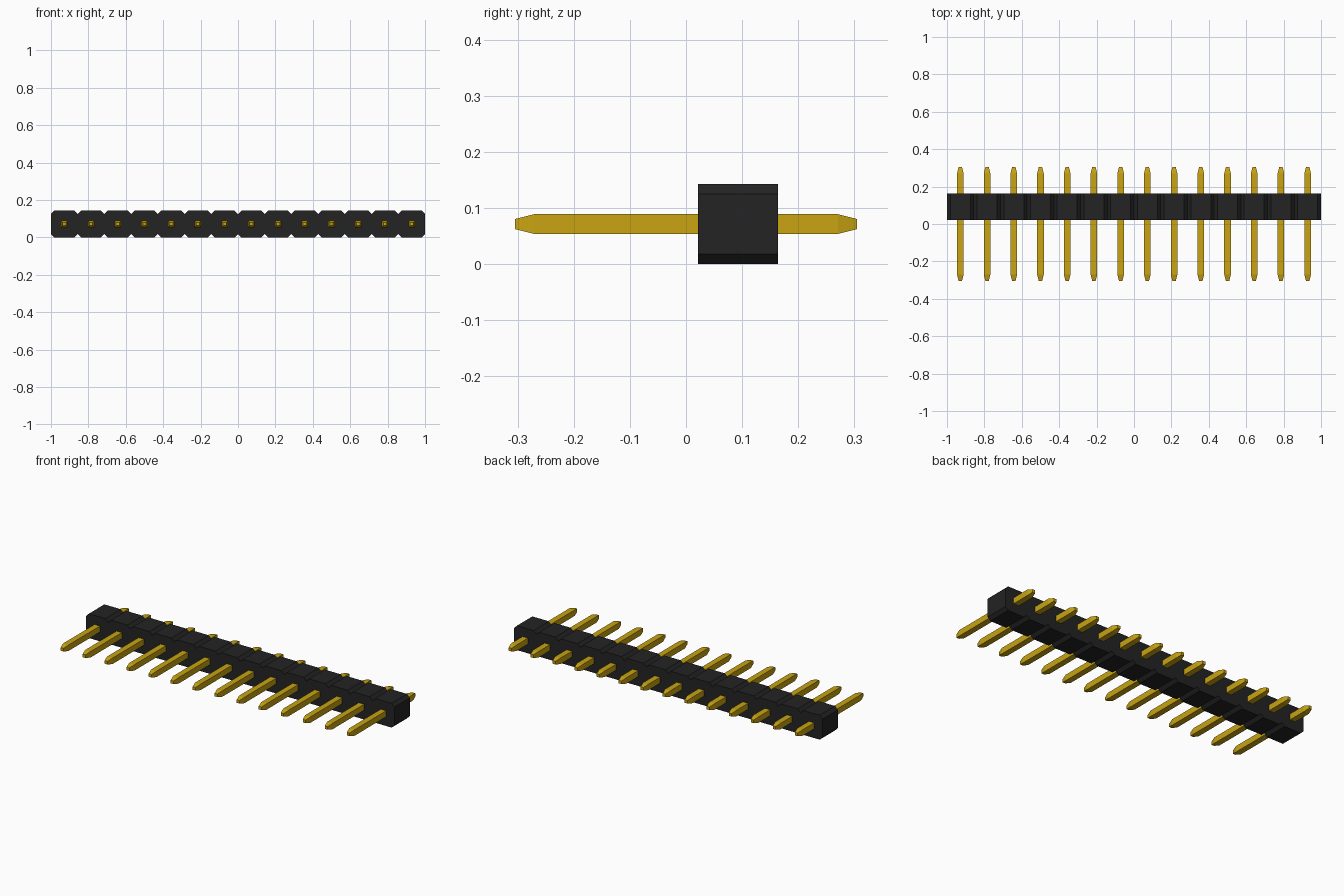
import bpy, bmesh

cube = bpy.data.objects.get("Cube")
if cube:
    bpy.data.objects.remove(cube, do_unlink=True)

COUNT = 14
PITCH = 2 / COUNT
HALF = PITCH / 2
CHAMFER = 0.018
BODY_Y = (0.021, 0.164)


def material(name, colour):
    m = bpy.data.materials.new(name)
    m.use_nodes = True
    m.diffuse_color = colour
    m.node_tree.nodes["Principled BSDF"].inputs["Base Color"].default_value = colour
    return m


def make_object(name, bm, mat):
    bmesh.ops.recalc_face_normals(bm, faces=bm.faces)
    mesh = bpy.data.meshes.new(name)
    bm.to_mesh(mesh)
    bm.free()
    mesh.materials.append(mat)
    obj = bpy.data.objects.new(name, mesh)
    bpy.context.collection.objects.link(obj)
    return obj


black = material("black plastic", (0.017, 0.017, 0.017, 1))
gold = material("gold metal", (0.58, 0.37, 0.006, 1))

# Housing: one continuous strip outline, notched between neighbouring cells
top = []
for i in range(COUNT):
    x0, x1 = -1 + i * PITCH, -1 + (i + 1) * PITCH
    top += [(x0, PITCH - CHAMFER), (x0 + CHAMFER, PITCH), (x1 - CHAMFER, PITCH)]
top.append((1, PITCH - CHAMFER))
outline = top + [(x, PITCH - z) for x, z in reversed(top)]

bm = bmesh.new()
face = bm.faces.new([bm.verts.new((x, BODY_Y[0], z)) for x, z in outline])
ext = bmesh.ops.extrude_face_region(bm, geom=[face], use_keep_orig=True)
verts = [g for g in ext["geom"] if isinstance(g, bmesh.types.BMVert)]
bmesh.ops.translate(bm, verts=verts, vec=(0, BODY_Y[1] - BODY_Y[0], 0))
make_object("housing", bm, black)

# Pins: square bars lofted along y with tapered tips
SECTIONS = [(-0.305, 0.009), (-0.271, 0.0175), (0.271, 0.0175), (0.305, 0.009)]
for i in range(COUNT):
    cx = -1 + (i + 0.5) * PITCH
    bm = bmesh.new()
    rings = [[bm.verts.new((cx + sx * r, y, HALF + sz * r))
              for sx, sz in ((-1, -1), (1, -1), (1, 1), (-1, 1))]
             for y, r in SECTIONS]
    for a, b in zip(rings, rings[1:]):
        for k in range(4):
            n = (k + 1) % 4
            bm.faces.new((a[k], a[n], b[n], b[k]))
    bm.faces.new(rings[0])
    bm.faces.new(rings[-1])
    make_object(f"pin_{i + 1:02d}", bm, gold)
